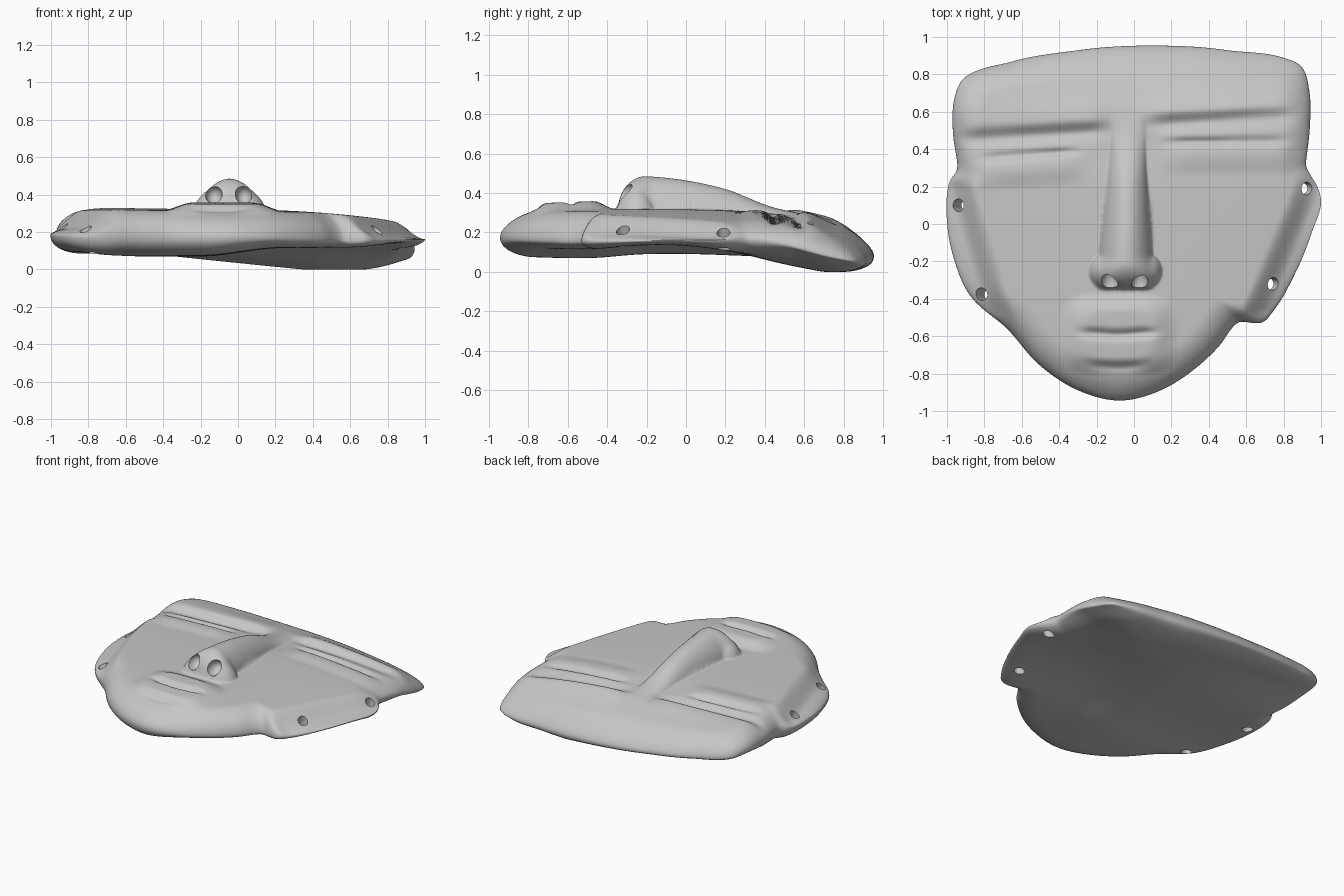
import bpy, bmesh, math

cube = bpy.data.objects.get("Cube")
if cube:
    bpy.data.objects.remove(cube)

stone = bpy.data.materials.new("grey stone")
stone.use_nodes = True
GREY = (0.57, 0.57, 0.57, 1)
stone.diffuse_color = GREY
stone.node_tree.nodes["Principled BSDF"].inputs["Base Color"].default_value = GREY


# --- helpers -------------------------------------------------------------
def curve(pts, x):
    """Smooth curve through sorted (x, y) points."""
    if x <= pts[0][0]:
        return pts[0][1]
    if x >= pts[-1][0]:
        return pts[-1][1]
    i = next(k for k in range(len(pts) - 1) if x <= pts[k + 1][0])

    def slope(k):
        a, b = pts[max(k - 1, 0)], pts[min(k + 1, len(pts) - 1)]
        return (b[1] - a[1]) / (b[0] - a[0])
    (x0, y0), (x1, y1) = pts[i], pts[i + 1]
    h = x1 - x0
    t = (x - x0) / h
    return ((1 + 2 * t) * (1 - t) ** 2 * y0 + t * (1 - t) ** 2 * h * slope(i)
            + t * t * (3 - 2 * t) * y1 + t * t * (t - 1) * h * slope(i + 1))


def step(a, b, v):
    t = min(1, max(0, (v - a) / (b - a)))
    return t * t * (3 - 2 * t)


def bump(v, width):
    return math.exp(-(v / width) ** 2)


def span(v, a, b, soft):
    return step(a - soft, a + soft, v) * (1 - step(b - soft, b + soft, v))


def dome(u, power=0.5):
    return max(0, 1 - u * u) ** power


# --- outline of the mask as radius by angle ------------------------------
OUTLINE = [(.99, .18), (.94, .27), (.92, .32), (.94, .5), (.94, .7), (.9, .84),
           (.8, .89), (.5, .93), (.1, .955), (-.3, .93), (-.65, .87), (-.9, .79),
           (-.96, .68), (-.97, .5), (-.945, .3), (-.99, .22), (-1, 0), (-.96, -.2),
           (-.88, -.38), (-.68, -.56), (-.5, -.76), (-.3, -.89), (-.08, -.945),
           (.12, -.9), (.32, -.78), (.45, -.66), (.56, -.525), (.68, -.53),
           (.75, -.46), (.86, -.27), (.95, -.05), (1, .1)]
polar = sorted((math.atan2(y, x) % math.tau, math.hypot(x, y)) for x, y in OUTLINE)
polar = ([(a - math.tau, r) for a, r in polar[-3:]] + polar
         + [(a + math.tau, r) for a, r in polar[:3]])

# --- side profiles along y -----------------------------------------------
FACE = [(-.95, .27), (-.8, .3), (-.6, .315), (-.3, .32), (.2, .315), (.42, .295),
        (.6, .29), (.7, .265), (.8, .23), (.95, .165)]
RIM = [(-.95, .17), (-.5, .16), (0, .17), (.5, .165), (.95, .08)]
BACK = [(-.95, .08), (-.5, .07), (-.2, .09), (.2, .085), (.6, .055), (.8, .035), (.95, .03)]
NOSE_H = [(-.3, .16), (-.2, .165), (0, .145), (.2, .105), (.4, .045), (.55, .01), (.65, 0)]
NOSE_W = [(-.3, .15), (-.2, .145), (0, .13), (.3, .1), (.6, .09)]


def ears(x, y):
    """Drop from the face down to the side flanges."""
    edge, drop = (.864 + .42 * y, .07) if x > 0 else (.88 + .3 * y, .095)
    return drop * step(-.1, .06, abs(x) - edge) * span(y, -.52, .25, .07)


def nose(x, y):
    cx = -.04 + .02 * y
    tip = dome(max(0, -.21 - y) / .135)
    bridge = curve(NOSE_H, y) * dome((x - cx) / curve(NOSE_W, y), .7) * tip
    wings = max(.1 * dome(math.hypot(x - cx - s * .095, y + .25) / .1, .8) for s in (-1, 1))
    return (bridge ** 4 + wings ** 4) ** .25


def eye(x, y, side):
    """Brow ledge, closed lids and slit on one side."""
    if side > 0:
        brow, slit, a, b = .56 + .06 * x, .435 + .01 * x, .2, .8
    else:
        brow, slit, a, b = .54 + .06 * x, .41 + .07 * x, -.8, -.33
    reach = span(x, *((.1, .85) if side > 0 else (-.92, -.16)), .1)
    z = .024 * step(brow - .05, brow + .04, y) * bump(max(0, y - brow), .12) * reach
    z -= .018 * bump(y - brow + .03, .04) * reach
    z += .02 * span(y, slit - .13, slit + .04, .06) * span(x, a - .02, b + .03, .12)
    return z - .028 * bump(y - slit, .022) * span(x, a, b, .09)


def mouth(x, y):
    u, v = (x + .08) / .28, (y + .59) / .2
    z = .04 * (1 - step(.6, 1.15, (u ** 4 + v ** 4) ** .25))
    z -= .028 * bump(y + .58 + .012 * bump(x + .09, .12), .024) * span(x, -.27, .1, .07)
    return z - .015 * bump(y + .765 - .6 * (x + .09) ** 2, .025) * span(x, -.24, .05, .08)


def front(x, y):
    z = curve(FACE, y) - .085 * max(0, x) ** 2 - .035 * x * step(.5, .8, y)
    return z - ears(x, y) + nose(x, y) + eye(x, y, 1 if x > -.03 else -1) + mouth(x, y)


def back(x, y):
    z = curve(BACK, y) - .1 * x * step(.2, .75, y)
    z += .4 * max(0, x - .4) ** 2 * step(.2, .6, y)
    z += .045 * step(-.2, .25, x) * (1 - step(-.1, .5, y))
    return max(0, z)


def rim(x, y):
    return curve(RIM, y) - .01 * x - .045 * x * step(.3, .75, y)


# --- mask body: front sheet and back sheet meeting in a round rim ----------
SEG, RINGS = 440, 130


def sheet(bm, height, width, rim_loop, rings, flip):
    def point(i, s):
        ang = math.tau * i / SEG
        r = curve(polar, ang)
        t = 1 - (1 - s) ** 1.4
        x, y = r * t * math.cos(ang), r * t * math.sin(ang)
        u = max(0, 1 - r * (1 - t) / width)
        m = rim(x, y)
        return x, y, m + (height(x, y) - m) * dome(u)
    centre = bm.verts.new(point(0, 0))
    prev = None
    for k in range(1, rings + 1):
        loop = rim_loop if k == rings and rim_loop else \
            [bm.verts.new(point(i, k / rings)) for i in range(SEG)]
        for i in range(SEG):
            j = (i + 1) % SEG
            f = [prev[i], loop[i], loop[j], prev[j]] if prev else [centre, loop[i], loop[j]]
            bm.faces.new(f[::-1] if flip else f)
        prev = loop
    return prev


bm = bmesh.new()
loop = sheet(bm, front, .17, None, RINGS, False)
sheet(bm, back, .15, loop, 60, True)
mesh = bpy.data.meshes.new("mask")
bm.to_mesh(mesh)
bm.free()
mask = bpy.data.objects.new("mask", mesh)
bpy.context.collection.objects.link(mask)
mesh.materials.append(stone)
bpy.context.view_layer.objects.active = mask
worn = mask.modifiers.new("worn_surface", "SMOOTH")
worn.factor, worn.iterations = .5, 5
bpy.ops.object.modifier_apply(modifier=worn.name)


# --- drilled cord holes and nostrils ---------------------------------------
def cut(name):
    cutter = bpy.context.object
    cutter.name = name
    cutter.hide_render = True
    cutter.data.materials.append(stone)
    mod = mask.modifiers.new(name, "BOOLEAN")
    mod.operation, mod.object, mod.solver = "DIFFERENCE", cutter, "EXACT"
    bpy.context.view_layer.objects.active = mask
    bpy.ops.object.modifier_apply(modifier=name)
    bpy.data.objects.remove(cutter)


for x, y in ((.915, .19), (.73, -.32), (-.92, .1), (-.8, -.375)):
    lean = .4 if x > 0 else -.4
    bpy.ops.mesh.primitive_cylinder_add(vertices=24, radius=.034, depth=.6,
                                        location=(x, y, .18), rotation=(0, lean, 0))
    cut("cord_hole")
for s in (-1, 1):
    bpy.ops.mesh.primitive_uv_sphere_add(segments=24, ring_count=16, radius=1,
                                         location=(-.05 + s * .08, -.315, .4))
    bpy.context.object.scale = (.045, .07, .052)
    cut("nostril")

# --- smooth shading with crisp hole edges -----------------------------------
bpy.ops.object.select_all(action="DESELECT")
mask.select_set(True)
bpy.context.view_layer.objects.active = mask
bpy.ops.object.shade_smooth_by_angle(angle=math.radians(50))
